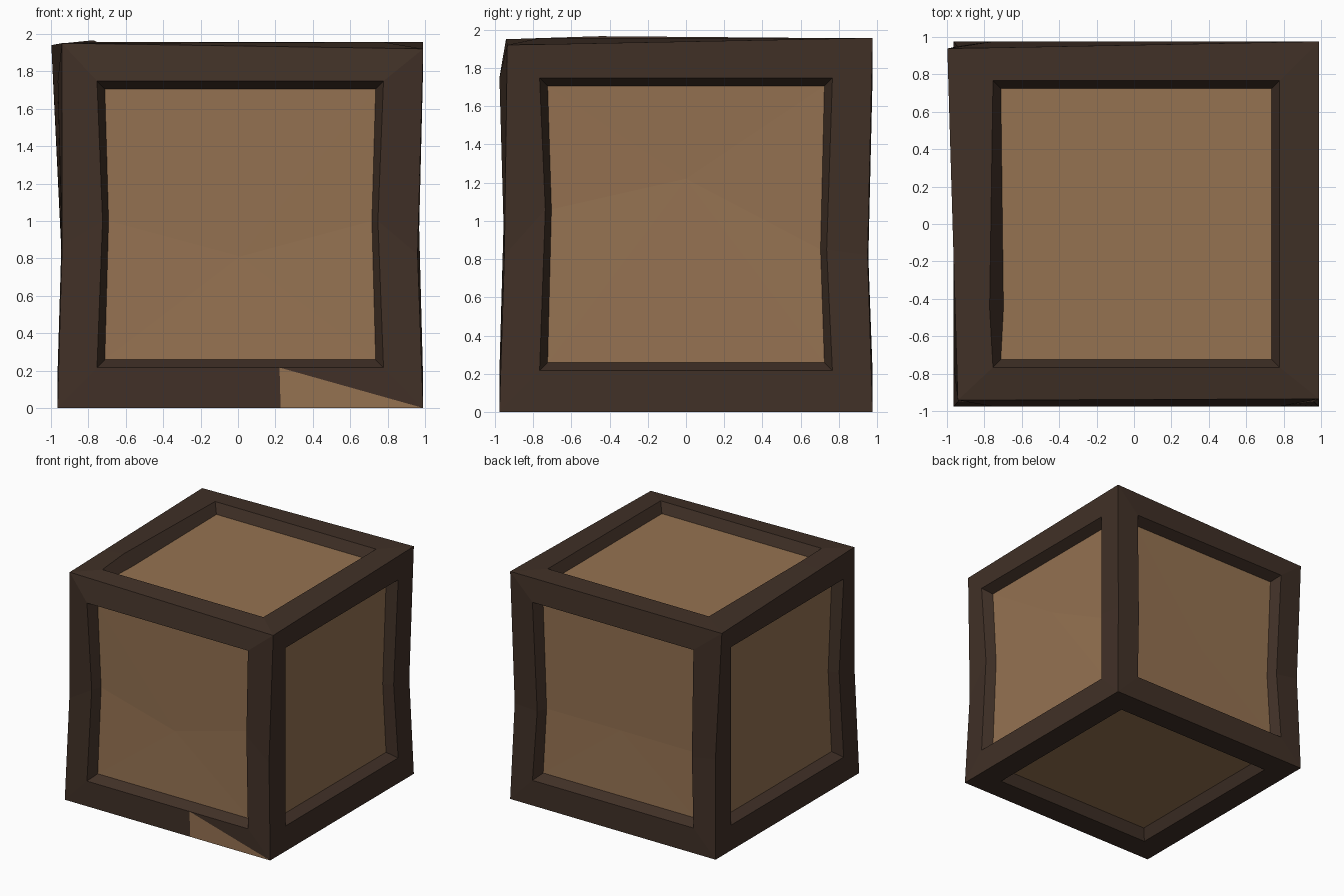
import bpy, bmesh
from mathutils import Vector

if "Cube" in bpy.data.objects:
    bpy.data.objects.remove(bpy.data.objects["Cube"])

def material(name, rgb):
    m = bpy.data.materials.new(name)
    m.diffuse_color = (*rgb, 1)
    m.use_nodes = True
    m.node_tree.nodes["Principled BSDF"].inputs["Base Color"].default_value = m.diffuse_color
    return m

DARK = material("dark wood", (0.052, 0.030, 0.020))
TAN = material("tan wood", (0.30, 0.168, 0.083))
CENTRE = Vector((0.012, 0, 0.982))
HALF, LIP, PANEL = 0.976, 0.766, 0.724   # face plane, opening, panel half sizes
DEPTH = 0.89                             # distance of the panels from the centre

# Hand-skewed outer corners, and the pinched middle of each upright: FL, FR, BR, BL
bottom = [Vector(p) for p in ((-.965, -.976, 0), (.99, -.976, 0), (.99, .976, 0), (-.965, .976, 0))]
middle = [Vector(p) for p in ((-.94, -.95, .87), (.96, -.95, .82), (.965, .95, .82), (-.945, .95, .85))]
top = [Vector(p) for p in ((-.942, -.942, 1.95), (.99, -.935, 1.92), (.99, .976, 1.957), (-.998, .938, 1.94))]

frame_faces, panel_faces = [], []

def band(outer, inner, skip=()):
    """Frame faces between two matching loops."""
    n = len(outer)
    for i in range(n):
        if i not in skip:
            j = (i + 1) % n
            frame_faces.append((outer[i], outer[j], inner[j], inner[i]))

def side(i, n, u, left_z, right_z, mid):
    """One upright face: frame, sloping lip and creased panel."""
    j = (i + 1) % 4
    n, u = Vector(n), Vector(u)

    def at(a, z, d):
        p = CENTRE + u * a + n * d
        p.z = z
        return p

    def loop(h, d, pinch, sink):
        lo, hi = CENTRE.z - h, CENTRE.z + h
        return [at(-h, lo, d), at(h, lo, d), at(h - pinch, right_z, d - sink),
                at(h, hi, d), at(-h, hi, d), at(pinch - h, left_z, d - sink)]

    outer = [bottom[i], bottom[j], middle[j], top[j], top[i], middle[i]]
    lip = loop(LIP, HALF, 0.03, 0.022)
    pan = loop(PANEL, DEPTH, 0.02, 0.018)
    band(outer, lip, skip=(0,) if i == 0 else ())
    band(lip, pan)
    c = at(0, mid, DEPTH - 0.02)
    for k in range(6):
        panel_faces.append((pan[k], pan[(k + 1) % 6], c))
    return lip

front_lip = side(0, (0, -1, 0), (1, 0, 0), 1.0, 1.0, 0.81)
side(1, (1, 0, 0), (0, 1, 0), 1.06, 0.85, 1.22)
side(2, (0, 1, 0), (-1, 0, 0), 0.81, 0.81, 0.81)
side(3, (-1, 0, 0), (0, -1, 0), 0.85, 0.95, 0.9)

# Front bottom rail with its bare triangular patch
low, high = Vector((.228, -.976, 0)), Vector((.222, -.976, CENTRE.z - LIP))
frame_faces.append((bottom[0], low, high, front_lip[0]))
frame_faces.append((high, bottom[1], front_lip[1]))
panel_faces.append((low, bottom[1], high))

# Lid and base
def square(h, z, notch):
    pts = [CENTRE + Vector((x * h, y * h, 0)) for x, y in ((-1, -1), (1, -1), (1, 1), (-1, 1))]
    for p in pts:
        p.z = z
    return pts + [Vector((CENTRE.x - h + notch[0], -0.45, z + notch[1]))]

lid_outer = top + [top[0].lerp(top[3], 0.26)]
lid_lip = square(LIP, 1.956, (-0.018, 0.01))
lid_pan = square(PANEL, CENTRE.z + DEPTH, (0.014, 0))
band(lid_outer, lid_lip)
band(lid_lip, lid_pan)
panel_faces.append(lid_pan)

base_lip = square(LIP, 0, (0, 0))[:4]
base_pan = square(PANEL, CENTRE.z - DEPTH, (0, 0))[:4]
band(bottom[::-1], base_lip[::-1])
band(base_lip[::-1], base_pan[::-1])
panel_faces.append(base_pan[::-1])

def build(name, faces, mat):
    bm = bmesh.new()
    for f in faces:
        bm.faces.new([bm.verts.new(p) for p in f])
    bmesh.ops.remove_doubles(bm, verts=bm.verts[:], dist=0.0005)
    me = bpy.data.meshes.new(name)
    bm.to_mesh(me)
    bm.free()
    me.materials.append(mat)
    ob = bpy.data.objects.new(name, me)
    bpy.context.collection.objects.link(ob)

build("crate_frame", frame_faces, DARK)
build("crate_panels", panel_faces, TAN)
